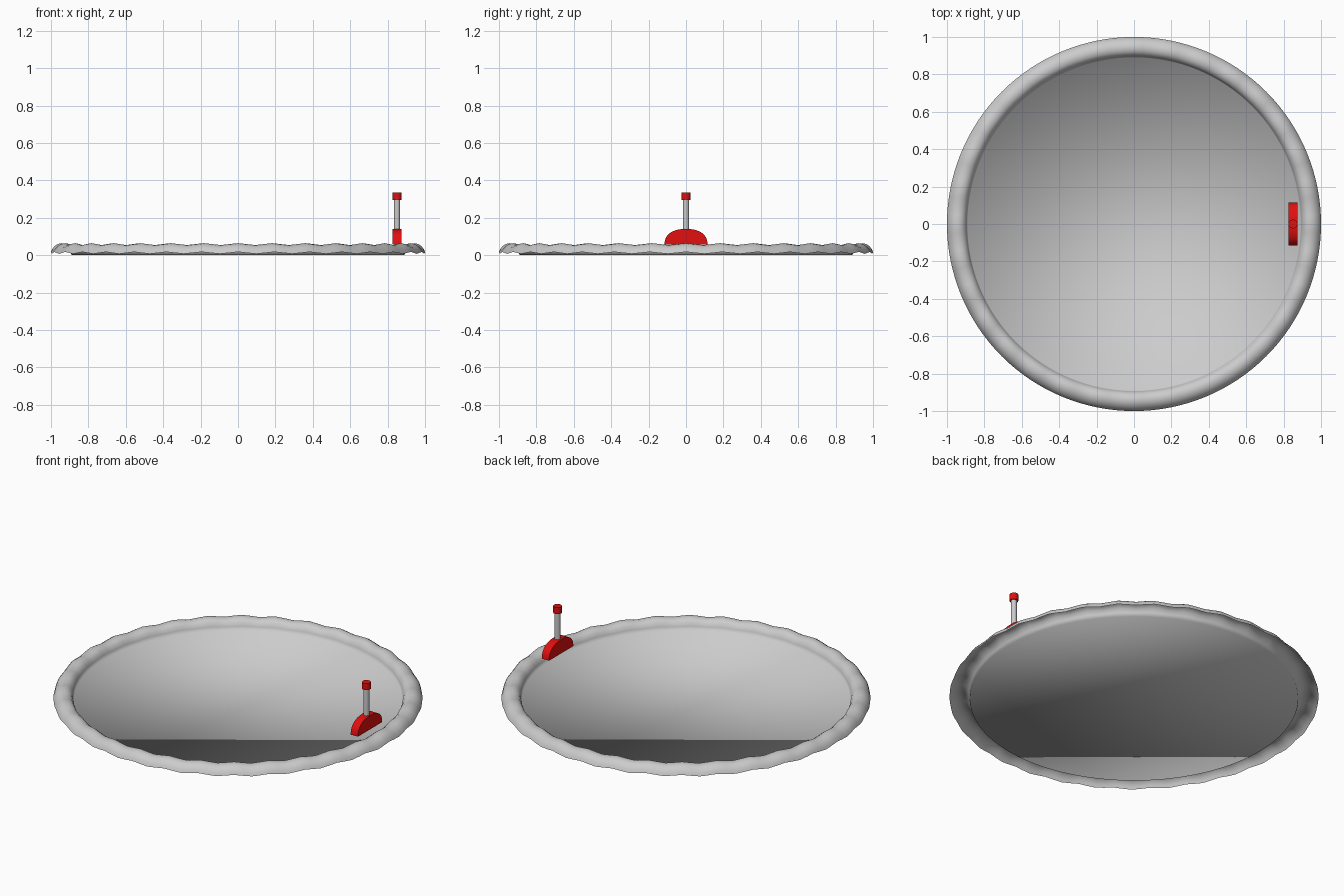
import bpy, bmesh, math

cube = bpy.data.objects.get("Cube")
if cube:
    bpy.data.objects.remove(cube, do_unlink=True)


def material(name, colour):
    mat = bpy.data.materials.new(name)
    mat.use_nodes = True
    mat.diffuse_color = (*colour, 1)
    mat.node_tree.nodes["Principled BSDF"].inputs["Base Color"].default_value = (*colour, 1)
    return mat


grey = material("light grey", (0.6, 0.6, 0.6))
red = material("bright red", (0.75, 0.005, 0.005))


def finish(name, bm, mat):
    mesh = bpy.data.meshes.new(name)
    bm.to_mesh(mesh)
    bm.free()
    mesh.materials.append(mat)
    obj = bpy.data.objects.new(name, mesh)
    bpy.context.collection.objects.link(obj)
    return obj


def smooth_by_angle(obj, degrees=40):
    bpy.ops.object.select_all(action="DESELECT")
    obj.select_set(True)
    bpy.context.view_layer.objects.active = obj
    bpy.ops.object.shade_smooth_by_angle(angle=math.radians(degrees))


# Thin dish: flat floor, short wall and a rolled rim with a rippled height
SEGMENTS, RIPPLES = 128, 32
profile = [  # radius, height, ripple strength
    (0.89, 0.0, 0), (0.895, 0.022, 0.3), (0.905, 0.043, 0.7),
    (0.922, 0.055, 1), (0.942, 0.059, 1), (0.962, 0.055, 1),
    (0.980, 0.044, 1), (0.993, 0.028, 1), (1.0, 0.012, 1),
]
bm = bmesh.new()
rings = []
for radius, height, strength in profile:
    ring = []
    for i in range(SEGMENTS):
        a = math.tau * i / SEGMENTS
        z = height + 0.005 * strength * math.cos(RIPPLES * a)
        ring.append(bm.verts.new((radius * math.cos(a), radius * math.sin(a), z)))
    rings.append(ring)
bm.faces.new(rings[0])
for inner, outer in zip(rings, rings[1:]):
    for i in range(SEGMENTS):
        j = (i + 1) % SEGMENTS
        bm.faces.new((inner[i], outer[i], outer[j], inner[j]))
for face in bm.faces:
    face.smooth = True
finish("rippled_dish", bm, grey)

# Half-round handle base, extruded across x
X, BASE_Z, TOP_Z = 0.85, 0.057, 0.14
bm = bmesh.new()
outline = []
STEPS = 16
for i in range(STEPS + 1):
    a = math.pi * i / STEPS
    c = math.cos(a)
    y = math.copysign(abs(c) ** 0.85, c) * 0.115
    z = BASE_Z + (TOP_Z - BASE_Z) * max(math.sin(a), 0) ** 0.85
    outline.append(bm.verts.new((X - 0.024, y, z)))
face = bm.faces.new(outline)
extruded = bmesh.ops.extrude_face_region(bm, geom=[face])
bmesh.ops.translate(bm, vec=(0.048, 0, 0),
                    verts=[g for g in extruded["geom"] if isinstance(g, bmesh.types.BMVert)])
bmesh.ops.recalc_face_normals(bm, faces=bm.faces)
smooth_by_angle(finish("handle_base", bm, red))


# Upright post and its cap
def upright(name, radius, bottom, top, mat):
    bm = bmesh.new()
    bmesh.ops.create_cone(bm, cap_ends=True, segments=16, radius1=radius,
                          radius2=radius, depth=top - bottom)
    bmesh.ops.translate(bm, verts=bm.verts, vec=(X, 0, (top + bottom) / 2))
    smooth_by_angle(finish(name, bm, mat))


upright("handle_post", 0.016, 0.12, 0.30, grey)
upright("handle_cap", 0.024, 0.296, 0.335, red)
